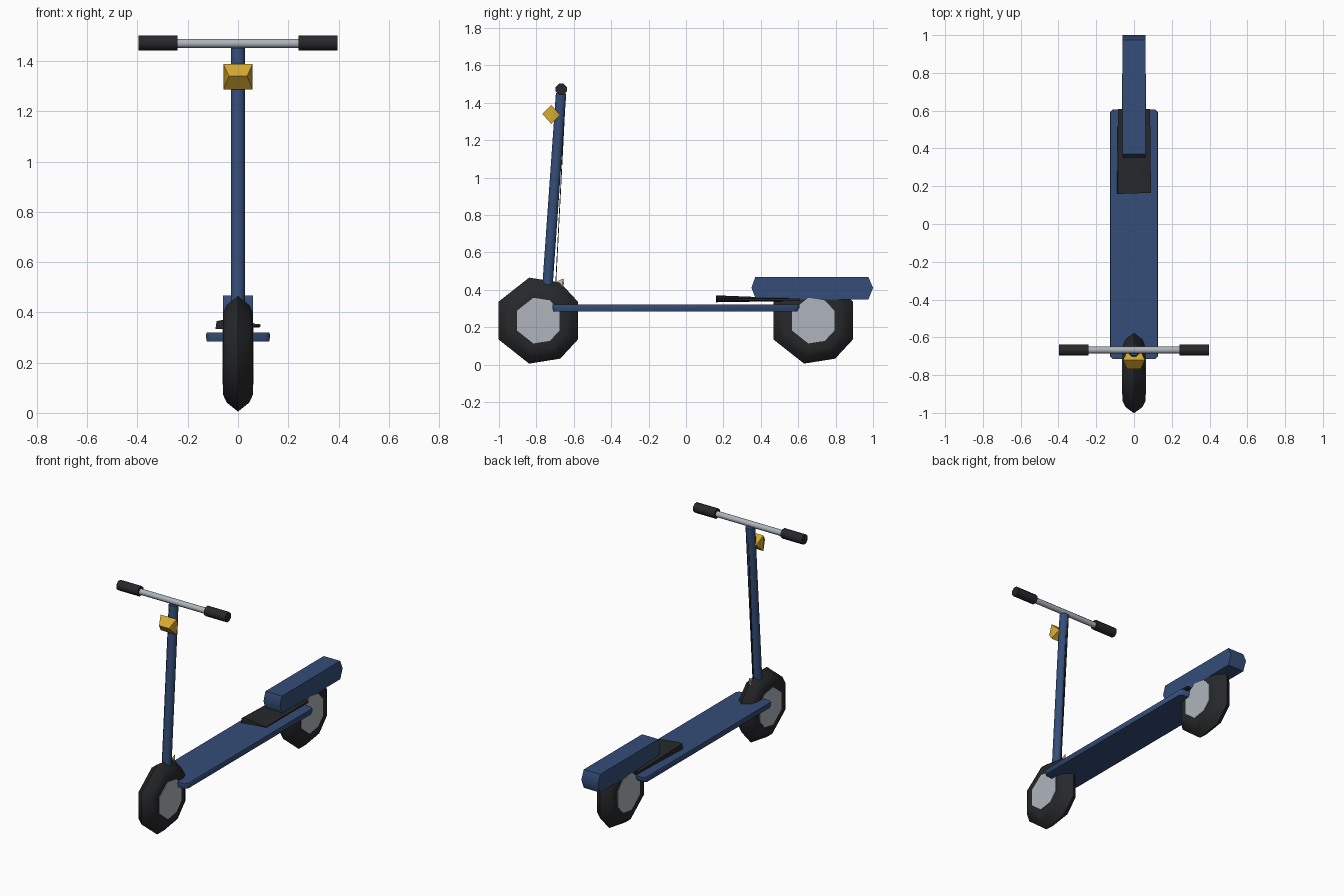
import bpy, bmesh, math
from mathutils import Vector

if "Cube" in bpy.data.objects:
    bpy.data.objects.remove(bpy.data.objects["Cube"])


def material(name, rgb):
    m = bpy.data.materials.new(name)
    m.diffuse_color = (*rgb, 1)
    m.use_nodes = True
    m.node_tree.nodes["Principled BSDF"].inputs["Base Color"].default_value = m.diffuse_color
    return m


BLUE = material("blue_paint", (0.035, 0.075, 0.19))
BLACK = material("black_rubber", (0.02, 0.021, 0.024))
METAL = material("light_metal", (0.42, 0.46, 0.5))
YELLOW = material("yellow_lamp", (0.68, 0.40, 0.03))
TAN = material("tan_fitting", (0.6, 0.47, 0.3))


def finish(name, bm, mat, angle=50):
    bmesh.ops.recalc_face_normals(bm, faces=bm.faces)
    me = bpy.data.meshes.new(name)
    bm.to_mesh(me)
    bm.free()
    ob = bpy.data.objects.new(name, me)
    bpy.context.collection.objects.link(ob)
    me.materials.append(mat)
    bpy.ops.object.select_all(action='DESELECT')
    ob.select_set(True)
    bpy.context.view_layer.objects.active = ob
    bpy.ops.object.shade_smooth_by_angle(angle=math.radians(angle))
    return ob


def loft(name, rings, mat, angle=50):
    """Skin a list of equal-length point rings and cap both ends."""
    bm = bmesh.new()
    vs = [[bm.verts.new(p) for p in r] for r in rings]
    n = len(vs[0])
    for a, b in zip(vs, vs[1:]):
        for i in range(n):
            j = (i + 1) % n
            bm.faces.new((a[i], a[j], b[j], b[i]))
    bm.faces.new(vs[0])
    bm.faces.new(vs[-1])
    return finish(name, bm, mat, angle)


def hull(name, pts, mat, angle=30):
    bm = bmesh.new()
    for p in pts:
        bm.verts.new(p)
    bmesh.ops.convex_hull(bm, input=bm.verts)
    return finish(name, bm, mat, angle)


def tube(name, a, b, r, sides, mat):
    a, b = Vector(a), Vector(b)
    q = (b - a).to_track_quat('Z', 'Y')
    ring = [q @ Vector((r * math.cos(t), r * math.sin(t), 0))
            for t in (2 * math.pi * (i + 0.5) / sides for i in range(sides))]
    return loft(name, [[a + p for p in ring], [b + p for p in ring]], mat, 65)


# Wheels: eight-sided tyres with flat hub discs
ANGLES = [25.5, 60, 102, 154.5, 205.5, 258, 300, 334.5]


def wheel_ring(x, r, y):
    return [(x, y + r * math.cos(math.radians(a)),
             0.235 + r * math.sin(math.radians(a))) for a in ANGLES]


for label, y in (("front", -0.79), ("rear", 0.68)):
    profile = [(-0.059, 0.12), (-0.06, 0.165), (-0.045, 0.198), (0, 0.235),
               (0.045, 0.198), (0.06, 0.165), (0.059, 0.12)]
    loft(label + "_tyre", [wheel_ring(x, r, y) for x, r in profile], BLACK)
    loft(label + "_hub", [wheel_ring(x, 0.125, y) for x in (-0.0625, 0.0625)], METAL)

# Deck: thin board with clipped corners
corners = [(-0.128, -0.70), (-0.112, -0.715), (0.112, -0.715), (0.128, -0.70),
           (0.128, 0.59), (0.112, 0.607), (-0.112, 0.607), (-0.128, 0.59)]
loft("deck", [[(x * 0.97, y - 0.012 * (y > 0) + 0.005 * (y < 0), 0.285) for x, y in corners],
              [(x, y, 0.305) for x, y in corners],
              [(x * 0.98, y, 0.32) for x, y in corners]], BLUE)

# Rear fender: bar with bevelled ends
side = [(0.35, 0.41), (0.37, 0.468), (0.975, 0.468),
        (1.0, 0.41), (0.975, 0.348), (0.375, 0.348)]
loft("rear_fender", [[(x, y, z) for y, z in side] for x in (-0.06, 0.06)], BLUE)

# Foot plate reaching forward from the rear wheel
hull("rear_foot_plate", [(-0.09, 0.16, 0.333), (-0.06, 0.16, 0.37), (-0.085, 0.16, 0.365),
                         (0.09, 0.165, 0.346), (0.09, 0.165, 0.352),
                         (-0.085, 0.61, 0.34), (0.085, 0.61, 0.34),
                         (-0.085, 0.61, 0.352), (0.085, 0.61, 0.352)], BLACK)

# Steering column, slightly leaning back
tube("stem", (0, -0.742, 0.40), (0, -0.668, 1.45), 0.03, 8, BLUE)

# Handlebar and grips
tube("handlebar", (-0.3, -0.667, 1.47), (0.3, -0.667, 1.47), 0.019, 8, METAL)
for label, s in (("left", -1), ("right", 1)):
    tube(label + "_grip", (s * 0.24, -0.667, 1.472), (s * 0.396, -0.667, 1.472), 0.032, 8, BLACK)

# Headlamp: diamond section, narrower at front and back
hull("headlamp", [(s * w, y, z) for s in (-1, 1) for w, y, z in
                  ((0.058, -0.72, 1.388), (0.058, -0.72, 1.286),
                   (0.036, -0.768, 1.34), (0.036, -0.673, 1.335))], YELLOW, 50)

# Brake cable behind the stem and its small lower fitting
tube("brake_cable", (0, -0.696, 0.44), (0, -0.645, 1.43), 0.003, 4, BLACK)
hull("cable_fitting", [(-0.012, -0.665, 0.41), (0.012, -0.665, 0.41), (0, -0.70, 0.44),
                       (0, -0.656, 0.46), (0, -0.652, 0.43)], TAN)
